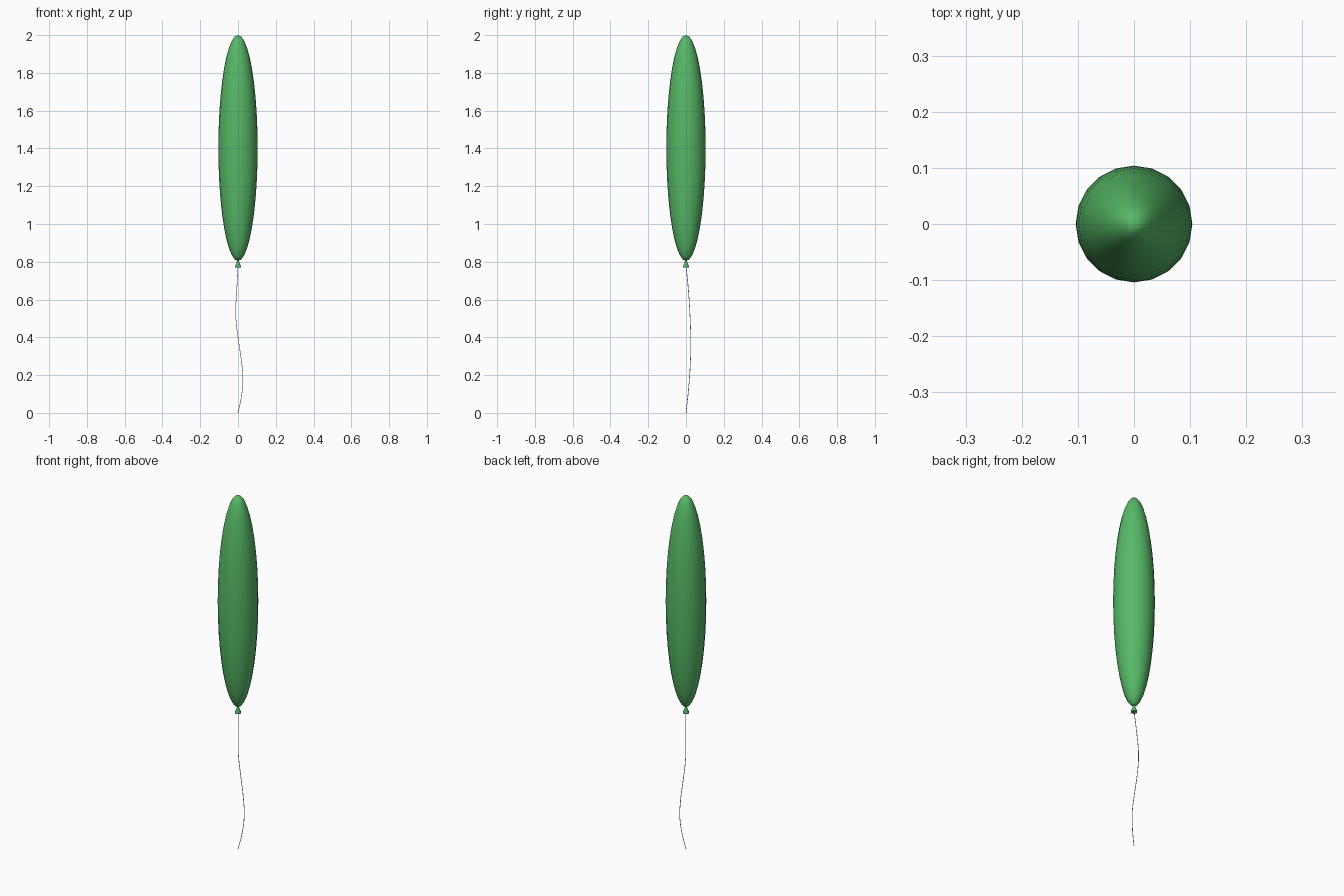
import bpy, bmesh, math

cube = bpy.data.objects.get("Cube")
if cube:
    bpy.data.objects.remove(cube, do_unlink=True)

SIDES = 20


def material(name, rgb):
    mat = bpy.data.materials.new(name)
    mat.use_nodes = True
    mat.diffuse_color = (*rgb, 1)
    mat.node_tree.nodes["Principled BSDF"].inputs["Base Color"].default_value = (*rgb, 1)
    return mat


def lathe(name, profile, sides, mat, sharp):
    """Spin an (r, z) profile around the z axis; r = 0 ends close to a point."""
    bm = bmesh.new()
    rings = []
    for r, z in profile:
        count = sides if r > 0 else 1
        rings.append([bm.verts.new((r * math.cos(math.tau * i / sides),
                                    r * math.sin(math.tau * i / sides), z))
                      for i in range(count)])
    for a, b in zip(rings, rings[1:]):
        for i in range(sides):
            j = (i + 1) % sides
            corners = [a[i % len(a)], a[j % len(a)], b[j % len(b)], b[i % len(b)]]
            bm.faces.new(list(dict.fromkeys(corners)))
    bmesh.ops.recalc_face_normals(bm, faces=bm.faces)
    mesh = bpy.data.meshes.new(name)
    bm.to_mesh(mesh)
    bm.free()
    mesh.materials.append(mat)
    obj = bpy.data.objects.new(name, mesh)
    bpy.context.collection.objects.link(obj)
    bpy.ops.object.select_all(action="DESELECT")
    obj.select_set(True)
    bpy.context.view_layer.objects.active = obj
    bpy.ops.object.shade_smooth_by_angle(angle=math.radians(sharp))
    return obj


green = material("balloon green", (0.095, 0.485, 0.135))
white = material("string white", (0.8, 0.8, 0.8))

# Long ellipsoid body
RINGS = 20
body = [(0.104 * math.sin(math.pi * k / RINGS) if 0 < k < RINGS else 0,
         1.402 - 0.598 * math.cos(math.pi * k / RINGS)) for k in range(RINGS + 1)]
lathe("balloon_body", body, SIDES, green, 60)

# Tied neck that flares downwards, with a hollow underside
neck = [(0.006, 0.81), (0.006, 0.799), (0.016, 0.775),
        (0.016, 0.769), (0.010, 0.77), (0, 0.781)]
lathe("balloon_knot", neck, SIDES, green, 50)

# Thin wavy string
path = [(0, 0, 0.779), (-0.006, 0.012, 0.66), (-0.012, 0.021, 0.52),
        (0, 0.025, 0.40), (0.016, 0.024, 0.29), (0.026, 0.018, 0.18),
        (0.017, 0.009, 0.08), (0, 0, 0)]
curve = bpy.data.curves.new("string", "CURVE")
curve.dimensions = "3D"
curve.bevel_depth = 0.0016
curve.bevel_resolution = 1
curve.resolution_u = 5
curve.use_fill_caps = True
spline = curve.splines.new("BEZIER")
spline.bezier_points.add(len(path) - 1)
for point, co in zip(spline.bezier_points, path):
    point.co = co
    point.handle_left_type = point.handle_right_type = "AUTO"
curve.materials.append(white)
string = bpy.data.objects.new("string", curve)
bpy.context.collection.objects.link(string)
